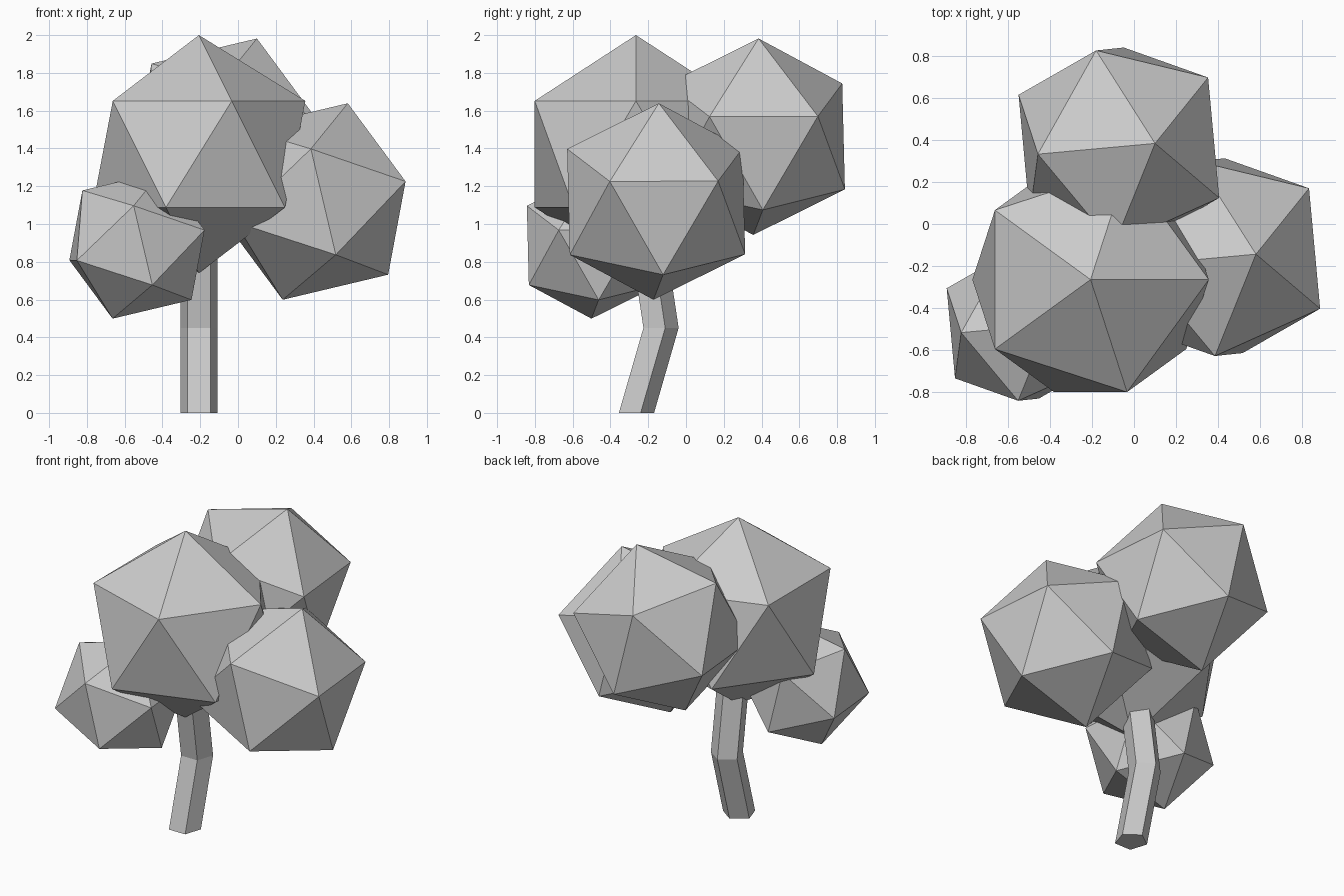
import bpy, bmesh
from math import radians, sin, cos, tau
from mathutils import Matrix, Vector

if "Cube" in bpy.data.objects:
    bpy.data.objects.remove(bpy.data.objects["Cube"])


def add_object(name, bm):
    bmesh.ops.recalc_face_normals(bm, faces=bm.faces)
    mesh = bpy.data.meshes.new(name)
    bm.to_mesh(mesh)
    bm.free()
    obj = bpy.data.objects.new(name, mesh)
    bpy.context.collection.objects.link(obj)
    return obj


def foliage(name, center, radius, rotation):
    bm = bmesh.new()
    bmesh.ops.create_icosphere(bm, subdivisions=1, radius=radius,
                               matrix=Matrix.Translation(center) @ rotation)
    return add_object(name, bm)


# Foliage clumps: one upright, three sharing the same tilt
upright = Matrix.Identity(4)
tilted = (Matrix.Rotation(radians(4.7), 4, 'Z')
          @ Matrix.Rotation(radians(18.4), 4, 'Y')
          @ Matrix.Rotation(radians(36.6), 4, 'Z'))
foliage("foliage_main", Vector((-0.207, -0.265, 1.37)), 0.63, upright)
foliage("foliage_front_left", Vector((-0.535, -0.49, 0.888)), 0.41, tilted)
foliage("foliage_right", Vector((0.409, -0.158, 1.119)), 0.548, tilted)
foliage("foliage_back", Vector((-0.072, 0.37, 1.462)), 0.548, tilted)

# Trunk: bent five-sided column, flat side to the front
SIDES, RADIUS = 5, 0.103
bm = bmesh.new()
rings = []
for y, z in [(-0.272, 0.0), (-0.142, 0.45), (-0.217, 0.95)]:
    rings.append([bm.verts.new((-0.207 + RADIUS * sin(tau * i / SIDES),
                                y + RADIUS * cos(tau * i / SIDES), z))
                  for i in range(SIDES)])
for low, high in zip(rings, rings[1:]):
    for i in range(SIDES):
        j = (i + 1) % SIDES
        bm.faces.new((low[i], low[j], high[j], high[i]))
bm.faces.new(rings[0])
bm.faces.new(rings[-1])
add_object("trunk", bm)
